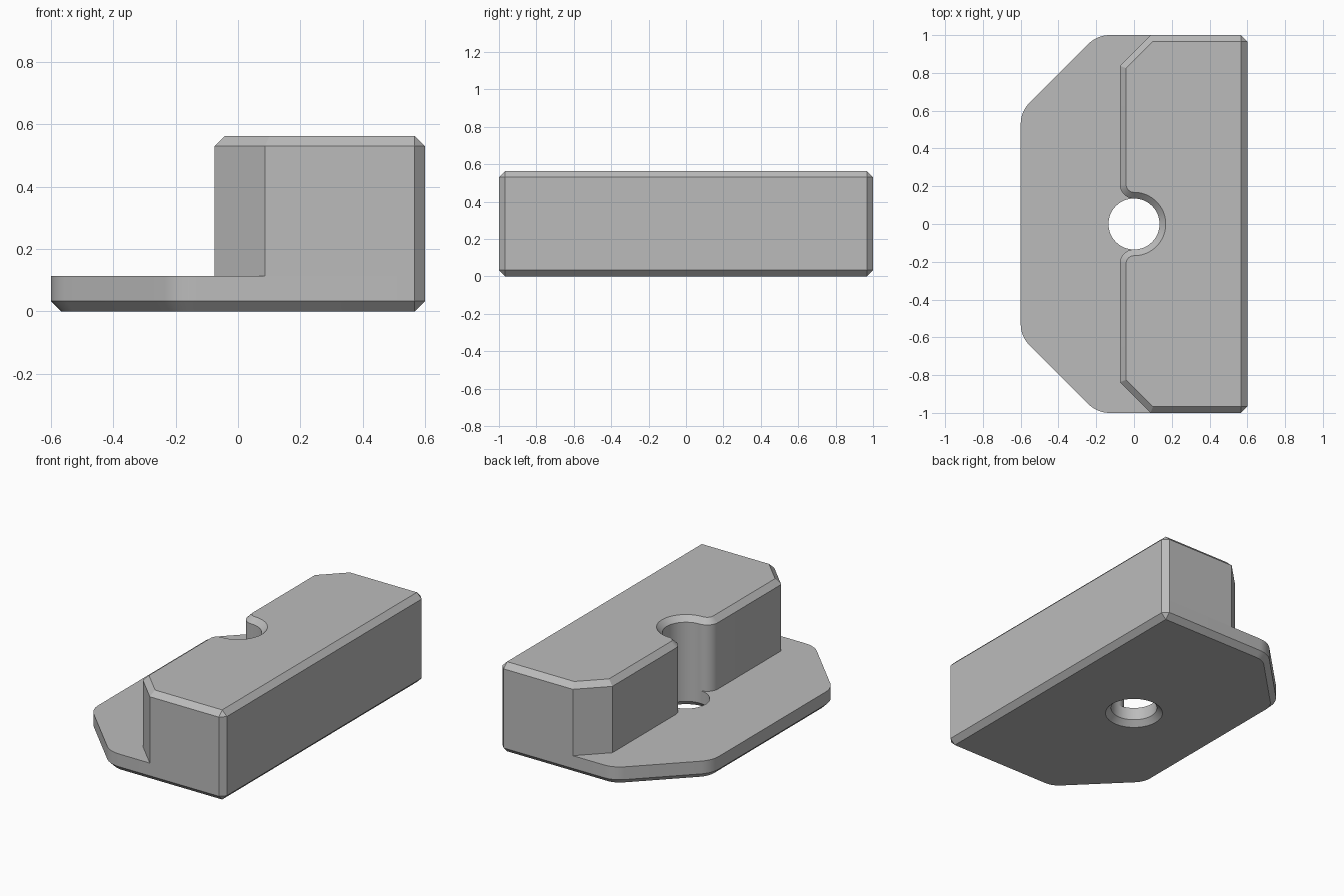
import bpy, bmesh
from math import cos, sin, radians, tan

cube = bpy.data.objects.get("Cube")
if cube:
    bpy.data.objects.remove(cube)

BEVEL = 0.033       # width of every chamfer
HOLE = 0.135        # radius of the bolt hole and notch
PLATE_TOP = 0.113
HEIGHT = 0.563
MITRE = tan(radians(22.5))

grey = bpy.data.materials.new("plain grey")
grey.use_nodes = True
colour = (0.5, 0.5, 0.5, 1)
grey.diffuse_color = colour
grey.node_tree.nodes["Principled BSDF"].inputs["Base Color"].default_value = colour


def arc(cx, cy, r, start, end, steps):
    angles = [radians(start + (end - start) * i / steps) for i in range(steps + 1)]
    return [(cx + r * cos(a), cy + r * sin(a)) for a in angles]


def straight_end(d):
    """Chamfered corner on the +x side, inset by d."""
    return [(0.6 - d, 0), (0.6 - d, 1 - BEVEL), (0.6 - BEVEL, 1 - d)]


def plate_outline(d):
    """Half plate: rounded cut corner, then the hole."""
    r = 0.16
    t = r * MITRE
    return (straight_end(d)
            + arc(-0.195 + t, 1 - r, r - d, 90, 135, 8)
            + arc(-0.6 + r, 0.595 - t, r - d, 135, 180, 8)
            + [(-0.6 + d, 0)]
            + arc(0, 0, HOLE + d, 180, 0, 48))


def block_outline(d):
    """Half block: cut corner, rounded notch lip, then the notch."""
    lip = 0.075
    return (straight_end(d)
            + [(0.087 + d * MITRE, 1 - d), (-lip + d, 0.838 - d * MITRE)]
            + arc(0, HOLE + lip, lip - d, 180, 270, 12)
            + arc(0, 0, HOLE + d, 90, 0, 24))


def loft(name, outline, levels, bottom):
    """Stack inset outlines at given heights and mirror the half across y."""
    bm = bmesh.new()
    rings = [[bm.verts.new((x, y, z)) for x, y in outline(d)] for z, d in levels]
    for low, high in zip(rings, rings[1:]):
        for i in range(len(low)):
            j = (i + 1) % len(low)
            if max(abs(low[i].co.y), abs(low[j].co.y)) > 1e-6:
                bm.faces.new((low[i], low[j], high[j], high[i]))
    bm.faces.new(rings[-1])
    if bottom:
        bm.faces.new(rings[0][::-1])
    bmesh.ops.remove_doubles(bm, verts=bm.verts[:], dist=1e-5)
    mesh = bpy.data.meshes.new(name)
    bm.to_mesh(mesh)
    bm.free()
    mesh.materials.append(grey)
    obj = bpy.data.objects.new(name, mesh)
    bpy.context.collection.objects.link(obj)
    bpy.ops.object.select_all(action='DESELECT')
    obj.select_set(True)
    bpy.context.view_layer.objects.active = obj
    bpy.ops.object.shade_smooth_by_angle(angle=radians(25))
    mirror = obj.modifiers.new("mirror", 'MIRROR')
    mirror.use_axis = (False, True, False)
    mirror.merge_threshold = 1e-4
    return obj


# Base plate with countersunk hole, chamfered underneath
loft("base_plate", plate_outline,
     [(0, BEVEL), (BEVEL, 0), (PLATE_TOP, 0)], bottom=True)

# Raised block with notch, chamfered on top
loft("raised_block", block_outline,
     [(PLATE_TOP, 0), (HEIGHT - BEVEL, 0), (HEIGHT, BEVEL)], bottom=False)
